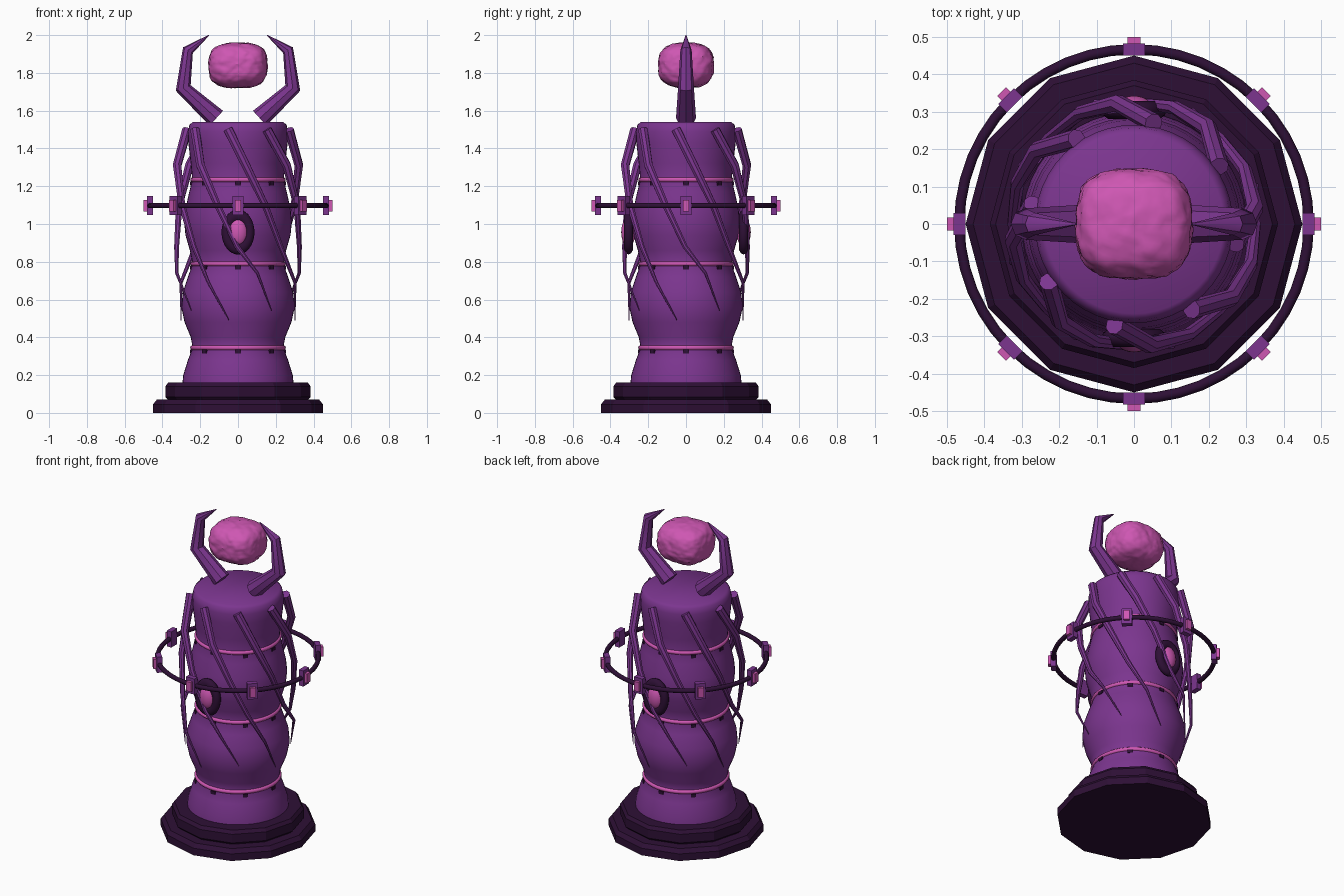
import bpy, bmesh, math
from mathutils import Vector, noise

if "Cube" in bpy.data.objects:
    bpy.data.objects.remove(bpy.data.objects["Cube"])


def material(name, rgb):
    m = bpy.data.materials.new(name)
    m.diffuse_color = (*rgb, 1)
    m.use_nodes = True
    m.node_tree.nodes["Principled BSDF"].inputs["Base Color"].default_value = m.diffuse_color
    return m


PURPLE = material("purple stone", (0.20, 0.036, 0.275))
DARK = material("dark plum", (0.027, 0.005, 0.036))
PINK = material("glowing pink", (0.62, 0.095, 0.45))


def finish(obj, name, mat, smooth=None):
    obj.name = name
    obj.data.materials.clear()
    obj.data.materials.append(mat)
    if smooth:
        bpy.ops.object.select_all(action='DESELECT')
        obj.select_set(True)
        bpy.context.view_layer.objects.active = obj
        bpy.ops.object.shade_smooth_by_angle(angle=math.radians(smooth))
    return obj


def lathe(name, profile, sides, mat, smooth=None):
    """Closed solid turned around z from (radius, height) points."""
    bm = bmesh.new()
    rings = []
    for r, z in profile:
        rings.append([bm.verts.new((r * math.cos(math.tau * i / sides),
                                    r * math.sin(math.tau * i / sides), z)) for i in range(sides)])
    for a, b in zip(rings, rings[1:]):
        for i in range(sides):
            j = (i + 1) % sides
            bm.faces.new((a[i], a[j], b[j], b[i]))
    bm.faces.new(rings[0][::-1])
    bm.faces.new(rings[-1])
    me = bpy.data.meshes.new(name)
    bm.to_mesh(me)
    bm.free()
    obj = bpy.data.objects.new(name, me)
    bpy.context.collection.objects.link(obj)
    return finish(obj, name, mat, smooth)


def tube(name, points, radii, mat):
    """Tapered round limb along straight segments."""
    cu = bpy.data.curves.new(name, 'CURVE')
    cu.dimensions = '3D'
    cu.bevel_depth = 1.0
    cu.bevel_resolution = 2
    cu.use_fill_caps = True
    sp = cu.splines.new('POLY')
    sp.points.add(len(points) - 1)
    for p, co, r in zip(sp.points, points, radii):
        p.co = (*co, 1)
        p.radius = r
    obj = bpy.data.objects.new(name, cu)
    bpy.context.collection.objects.link(obj)
    bpy.ops.object.select_all(action='DESELECT')
    obj.select_set(True)
    bpy.context.view_layer.objects.active = obj
    bpy.ops.object.convert(target='MESH')
    return finish(bpy.context.object, name, mat, 40)


def torus(name, major, minor, loc, mat, rot=(0, 0, 0), scale=(1, 1, 1)):
    bpy.ops.mesh.primitive_torus_add(major_radius=major, minor_radius=minor, major_segments=48,
                                     minor_segments=10, location=loc, rotation=rot)
    obj = bpy.context.object
    obj.scale = scale
    return finish(obj, name, mat, 60)


def block(name, angle, radius, z, size, mat):
    """Box facing outwards; size is radial, tangential, vertical."""
    bpy.ops.mesh.primitive_cube_add(size=1, rotation=(0, 0, angle),
                                    location=(radius * math.cos(angle), radius * math.sin(angle), z))
    obj = bpy.context.object
    obj.scale = size
    return finish(obj, name, mat)


# Stepped twelve-sided plinth
lathe("lower_plinth", [(0.45, 0), (0.45, 0.045), (0.43, 0.07), (0.36, 0.07)], 12, DARK)
lathe("upper_plinth", [(0.36, 0.06), (0.385, 0.085), (0.385, 0.14), (0.37, 0.16)], 12, DARK)

# Bulging column: narrow waists at the bands
column = [(0.295, 0.15), (0.29, 0.20), (0.265, 0.28), (0.24, 0.345), (0.25, 0.40), (0.283, 0.48),
          (0.30, 0.56), (0.292, 0.64), (0.265, 0.72), (0.24, 0.79), (0.255, 0.86), (0.278, 0.94),
          (0.285, 1.01), (0.278, 1.08), (0.258, 1.17), (0.242, 1.235), (0.25, 1.32),
          (0.263, 1.43), (0.265, 1.49), (0.257, 1.525), (0.24, 1.54)]
lathe("column", column, 48, PURPLE, 50)

# Pink bands with small studs tucked beneath them
for k, z in enumerate((0.345, 0.79, 1.235)):
    torus(f"band_{k}", 0.24, 0.013, (0, 0, z), PINK)
    for i in range(8):
        block(f"stud_{k}_{i}", math.tau * i / 8, 0.242, z - 0.02, (0.025, 0.03, 0.02), DARK)

# Vines spiralling down the column
heights = (1.5, 1.31, 1.1, 0.88, 0.69, 0.49)
reach = (0.275, 0.325, 0.33, 0.325, 0.34, 0.305)
thick = (0.026, 0.024, 0.019, 0.014, 0.009, 0.002)
for i in range(8):
    start = math.radians(259 + 45 * i)
    pts = []
    for k in range(6):
        a = start + math.radians(92) * k / 5
        pts.append((reach[k] * math.cos(a), reach[k] * math.sin(a), heights[k] + (0.05 * (i % 2) if k > 3 else 0)))
    tube(f"vine_{i}", pts, thick, PURPLE)

# Pair of horns curving around the floating stone
for side, label in ((-1, "left"), (1, "right")):
    tube(f"{label}_horn", [(side * 0.115, 0, 1.56), (side * 0.29, 0, 1.72),
                           (side * 0.265, 0, 1.92), (side * 0.153, 0, 2.0)],
         (0.053, 0.042, 0.03, 0.002), PURPLE)

# Floating rough stone
bm = bmesh.new()
bmesh.ops.create_icosphere(bm, subdivisions=5, radius=1)
for v in bm.verts:
    d = v.co.normalized()
    box = (abs(d.x) ** 3 + abs(d.y) ** 2.7 + abs(d.z) ** 2.7) ** (-1 / 2.8)
    bump = 1 + 0.035 * noise.noise(d * 4) + 0.022 * noise.noise(d * 9)
    v.co = Vector((d.x * 0.155, d.y * 0.147, d.z * 0.12)) * box * bump
    v.co.z += 1.84
me = bpy.data.meshes.new("floating_stone")
bm.to_mesh(me)
bm.free()
stone = bpy.data.objects.new("floating_stone", me)
bpy.context.collection.objects.link(stone)
finish(stone, "floating_stone", PINK, 30)

# Halo ring with eight clamps and gems
torus("halo_ring", 0.467, 0.014, (0, 0, 1.097), DARK)
for i in range(8):
    a = math.tau * i / 8
    block(f"clamp_{i}", a, 0.467, 1.097, (0.032, 0.06, 0.1), PURPLE)
    block(f"clamp_gem_{i}", a, 0.488, 1.097, (0.024, 0.034, 0.06), PINK)

# Oval eyes in dark sockets, front and back
for side, label in ((-1, "front"), (1, "back")):
    torus(f"{label}_eye_socket", 0.062, 0.025, (0, side * 0.305, 0.957), DARK,
          (math.pi / 2, 0, 0), (1, 1.36, 1))
    bpy.ops.mesh.primitive_uv_sphere_add(segments=24, ring_count=14, radius=1,
                                         location=(0, side * 0.305, 0.957))
    eye = bpy.context.object
    eye.scale = (0.052, 0.038, 0.075)
    finish(eye, f"{label}_eye", PINK, 60)
